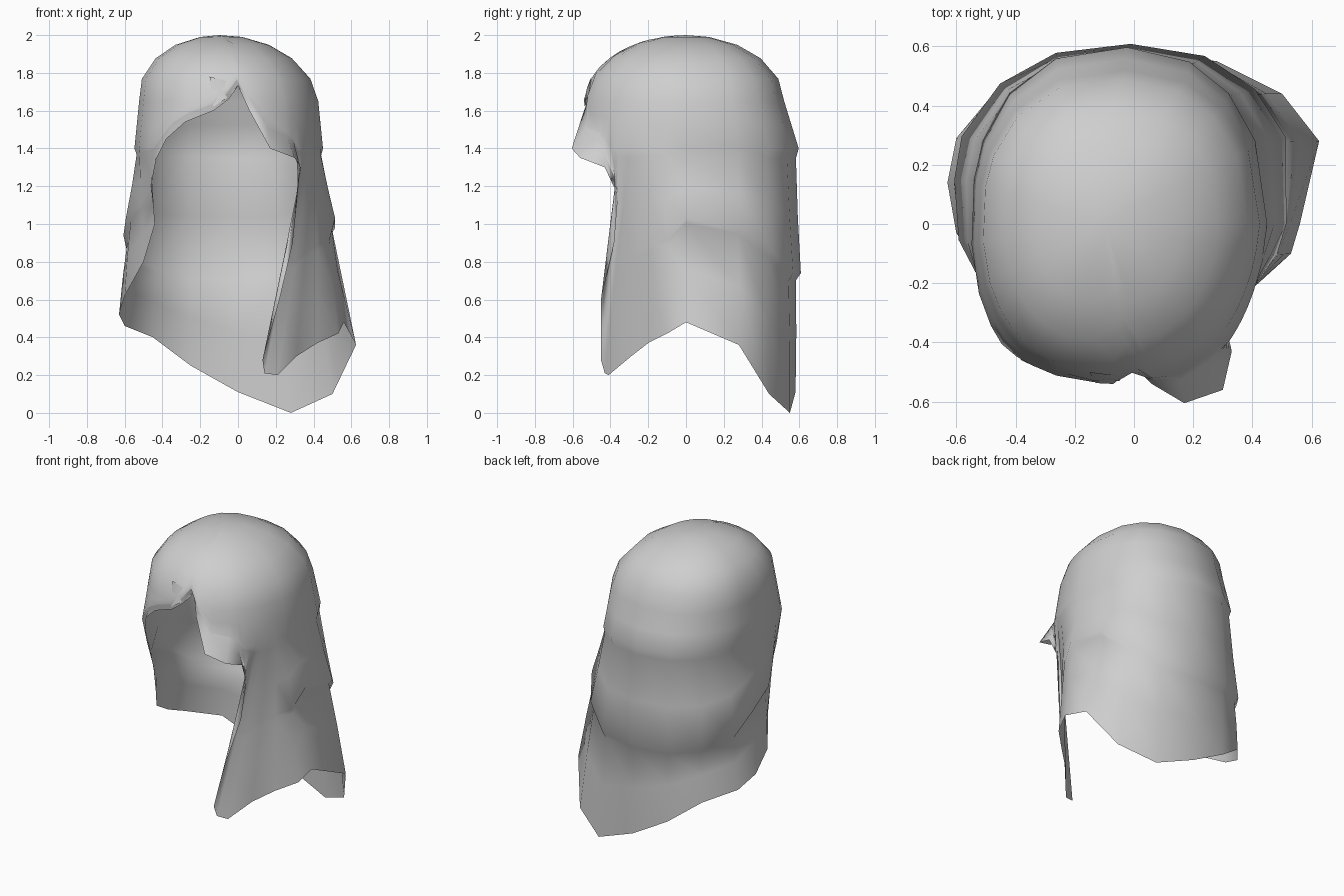
import bpy, bmesh, math
from mathutils import Vector

old = bpy.data.objects.get("Cube")
if old:
    bpy.data.objects.remove(old, do_unlink=True)

# One flat material
hair = bpy.data.materials.new("light grey hair")
hair.use_nodes = True
hair.diffuse_color = (0.62, 0.62, 0.62, 1)
hair.node_tree.nodes["Principled BSDF"].inputs["Base Color"].default_value = (0.62, 0.62, 0.62, 1)

# Hem of the hair, running round from the parting: angle on the scalp, x, y, z
HEM = [
    (-84, 0, -.47, 1.73), (-77, .06, -.54, 1.6), (-65, .17, -.605, 1.4), (-50, .30, -.56, 1.35),
    (-44, .33, -.43, 1.3), (-39, .315, -.36, 1.15), (-36, .29, -.38, .9), (-33, .22, -.45, .6),
    (-30, .13, -.45, .28), (-27, .14, -.43, .21), (-24, .21, -.41, .2), (-20, .31, -.29, .30),
    (-15, .42, -.2, .37), (-8, .53, -.1, .42), (0, .56, 0, .48), (25, .625, .28, .36),
    (45, .5, .44, .1), (65, .28, .55, 0), (88, 0, .58, .11), (112, -.25, .56, .25),
    (135, -.45, .47, .4), (155, -.6, .29, .46), (168, -.63, .14, .52), (185, -.6, -.03, .62),
    (200, -.5, -.18, .8), (212, -.44, -.28, 1.0), (220, -.46, -.33, 1.2), (228, -.44, -.38, 1.33),
    (236, -.38, -.46, 1.45), (247, -.28, -.5, 1.54), (262, -.13, -.53, 1.6), (270, -.05, -.53, 1.66),
]
# Height of the ledge under the middle layer, for the columns from MID_START on
MID_START = 14
MID_HEM = [1.03, .98, .86, .74, .74, .75, .77, .83, .94, 1.04]
BROW, CROWN, RIM = 1.65, 2.0, 1.4


def power(v):
    return math.copysign(abs(v) ** .87, v)


def scalp(angle, z):
    """Point on the head at an angle and a height."""
    a = math.radians(angle)
    ry = .52 if math.sin(a) > 0 else .535
    if z > BROW:
        h = min(1, (z - BROW) / (CROWN - BROW))
        s = math.sqrt(1 - h * h)
        rx, ry, cx = .475 * s, ry * s, -.05 - .04 * h
    else:
        t = (BROW - z) / (BROW - RIM)
        rx, ry, cx = .475 + .025 * t, ry + (.597 - ry) * t, -.05
    y = ry * power(math.sin(a))
    # the head narrows towards the left of the face
    taper = 1 + .2 * y if y < 0 and math.cos(a) > 0 else 1
    return Vector((cx + rx * power(math.cos(a)) * taper, y, z))


def outward(p, d):
    return p + Vector((p.x, p.y, 0)).normalized() * d


def add_object(name, columns, closed, crown=None):
    """Loft smooth quads between columns of points, fanned into a crown point."""
    bm = bmesh.new()
    grid = [[bm.verts.new(p) for p in col] for col in columns]
    top = bm.verts.new(crown) if crown else None
    n = len(grid)
    for i in range(n if closed else n - 1):
        a, b = grid[i], grid[(i + 1) % n]
        for j in range(len(a) - 1):
            bm.faces.new((a[j], a[j + 1], b[j + 1], b[j]))
        if top:
            bm.faces.new((top, a[0], b[0]))
    for f in bm.faces:
        f.smooth = True
    me = bpy.data.meshes.new(name)
    bm.to_mesh(me)
    bm.free()
    me.materials.append(hair)
    bpy.context.collection.objects.link(bpy.data.objects.new(name, me))


# Cap and the long hair below it, stepped in under two layers
columns = []
for i, (ang, x, y, z) in enumerate(HEM):
    hem = Vector((x, y, z))
    brow_z = max(BROW, z + .08)
    rim_z = max(RIM, .55 * z + .45 * brow_z)
    start = math.asin((brow_z - BROW) / (CROWN - BROW))
    col = []
    for k in (.85, .65, .45, .22, 0):
        h = math.sin(start + (math.pi / 2 - start) * k)
        col.append(scalp(ang, BROW + (CROWN - BROW) * h))
    rim = scalp(ang, rim_z)
    col += [scalp(ang, (brow_z + rim_z) / 2), rim]
    k = i - MID_START
    layered = 0 <= k < len(MID_HEM)
    t = (rim.z - MID_HEM[k]) / (rim.z - z) if layered else .5
    step = .02 if layered else 0
    col += [outward(rim.lerp(hem, .04), -.7 * step),      # tuck under the cap
            outward(rim.lerp(hem, t * .55), 0),
            outward(rim.lerp(hem, t), step),              # edge of the middle layer
            outward(rim.lerp(hem, t + .03), -.3 * step),  # tuck under the middle layer
            rim.lerp(hem, (t + 1) / 2), hem]
    columns.append(col)
add_object("hair_shell", columns, True, Vector((-.1, 0, CROWN)))

# Small loose strand beside the parting
strand = [[Vector((-.15, -.5, 1.78)), Vector((-.13, -.537, 1.62))],
          [Vector((-.07, -.51, 1.76)), Vector((-.07, -.54, 1.66))],
          [Vector((0, -.475, 1.73)), Vector((-.02, -.5, 1.70))]]
add_object("parting_strand", strand, False)
